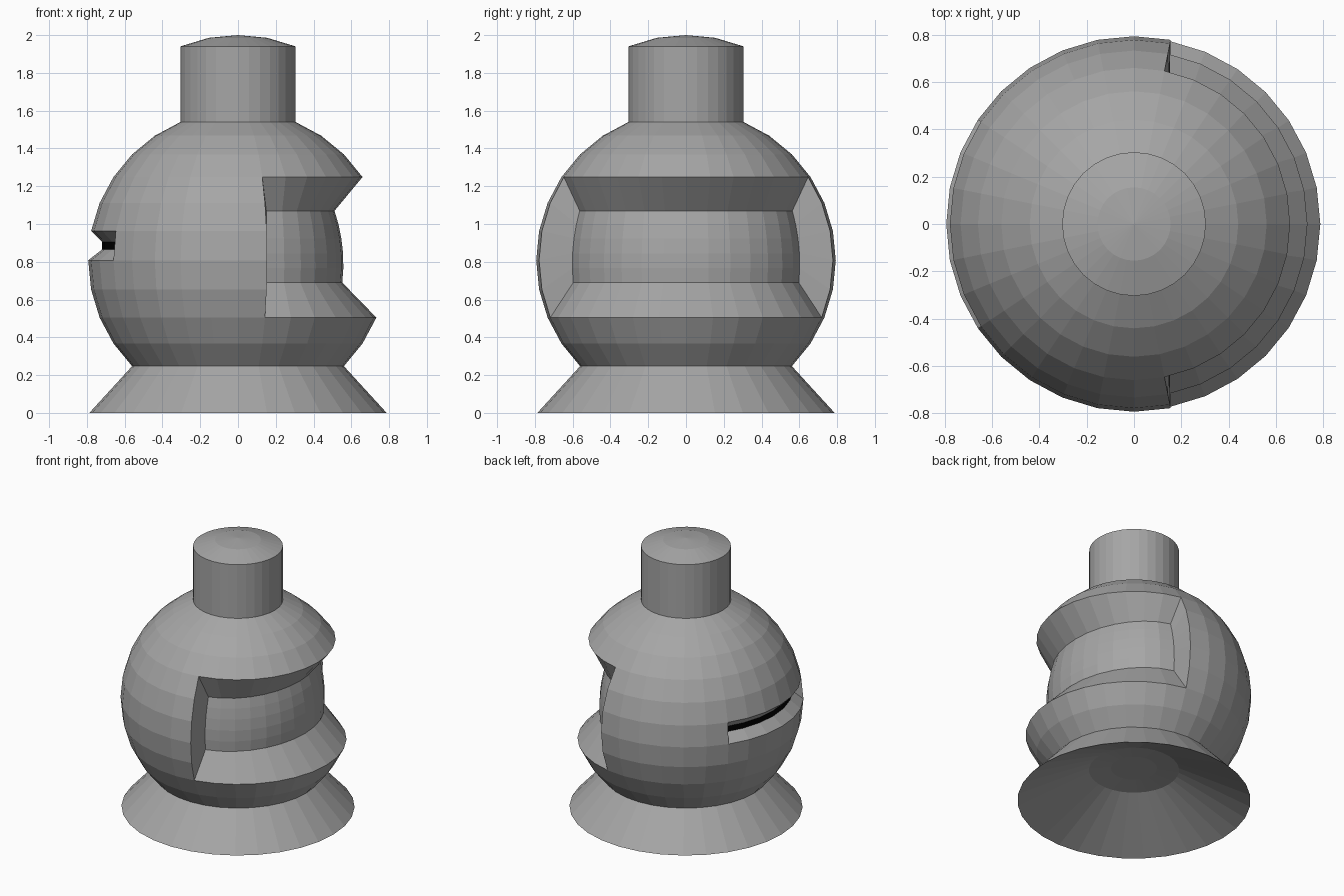
import bpy, bmesh
from math import sin, cos, atan2, radians, pi

if "Cube" in bpy.data.objects:
    bpy.data.objects.remove(bpy.data.objects["Cube"])

SEG, R, CZ = 32, 0.793, 0.808


def ring(deg, lift=0.0):
    """Radius and height of a sphere ring at a latitude."""
    a = radians(deg)
    return R * cos(a), CZ + R * sin(a) + lift


# Profile: hollow underside, flared foot, round body, neck, domed cap
profile = [(0, 0.25), (0.155, 0.25), (0.304, 0.235), (0.787, 0)]
profile += [ring(11.25 * k) for k in range(-4, 7)]
profile += [ring(67.5, 0.4), ring(78.75, 0.4), (0, 2.0)]

bm = bmesh.new()
loops = []
for r, z in profile:
    if r == 0:
        loops.append([bm.verts.new((0, 0, z))] * SEG)
    else:
        loops.append([bm.verts.new((r * cos(2 * pi * i / SEG), r * sin(2 * pi * i / SEG), z))
                      for i in range(SEG)])
for lo, hi in zip(loops, loops[1:]):
    for i in range(SEG):
        j = (i + 1) % SEG
        bm.faces.new(dict.fromkeys((lo[i], lo[j], hi[j], hi[i])))


def recess(pick, shape, material=0):
    """Push the picked faces inwards, leaving side walls."""
    old = [f for f in bm.faces if pick(f.calc_center_median())]
    geom = bmesh.ops.extrude_face_region(bm, geom=old)["geom"]
    bmesh.ops.delete(bm, geom=[f for f in old if f.is_valid], context='FACES')
    for g in geom:
        if isinstance(g, bmesh.types.BMVert):
            g.co = shape(g.co.copy())
        elif isinstance(g, bmesh.types.BMFace):
            g.material_index = material


def window(c):
    a, e = atan2(c.y, c.x), radians(78.75)
    low, high = ring(-22.5)[1], ring(33.75)[1]
    z = 0.69 + (c.z - low) / (high - low) * 0.38
    d = (z - 0.79) ** 2
    x_mid, y_max = 0.558 - 0.6 * d, 0.602 - 0.5 * d
    c.x = 0.15 + (x_mid - 0.15) * (cos(a) - cos(e)) / (1 - cos(e))
    c.y = y_max * sin(a) / sin(e)
    c.z = z
    return c


def slit(c):
    a = atan2(c.y, c.x)
    c.x, c.y = 0.72 * cos(a), 0.72 * sin(a)
    c.z = 0.885 + (0.02 if c.z > 0.88 else -0.02)
    return c


# Wide window on the right, narrow dark slit on the left
recess(lambda c: 0.51 < c.z < 1.245 and abs(atan2(c.y, c.x)) < radians(78.75), window)
recess(lambda c: 0.82 < c.z < 0.95 and abs(atan2(c.y, -c.x)) < radians(33.75), slit, 1)

bmesh.ops.recalc_face_normals(bm, faces=bm.faces)
mesh = bpy.data.meshes.new("round_body")
bm.to_mesh(mesh)
bm.free()
body = bpy.data.objects.new("round_body", mesh)
bpy.context.collection.objects.link(body)

# Mid-grey body, black slit
for name, shade in (("grey", 0.38), ("black", 0.0)):
    mat = bpy.data.materials.new(name)
    mat.diffuse_color = (shade, shade, shade, 1)
    mat.use_nodes = True
    mat.node_tree.nodes["Principled BSDF"].inputs["Base Color"].default_value = mat.diffuse_color
    mesh.materials.append(mat)
